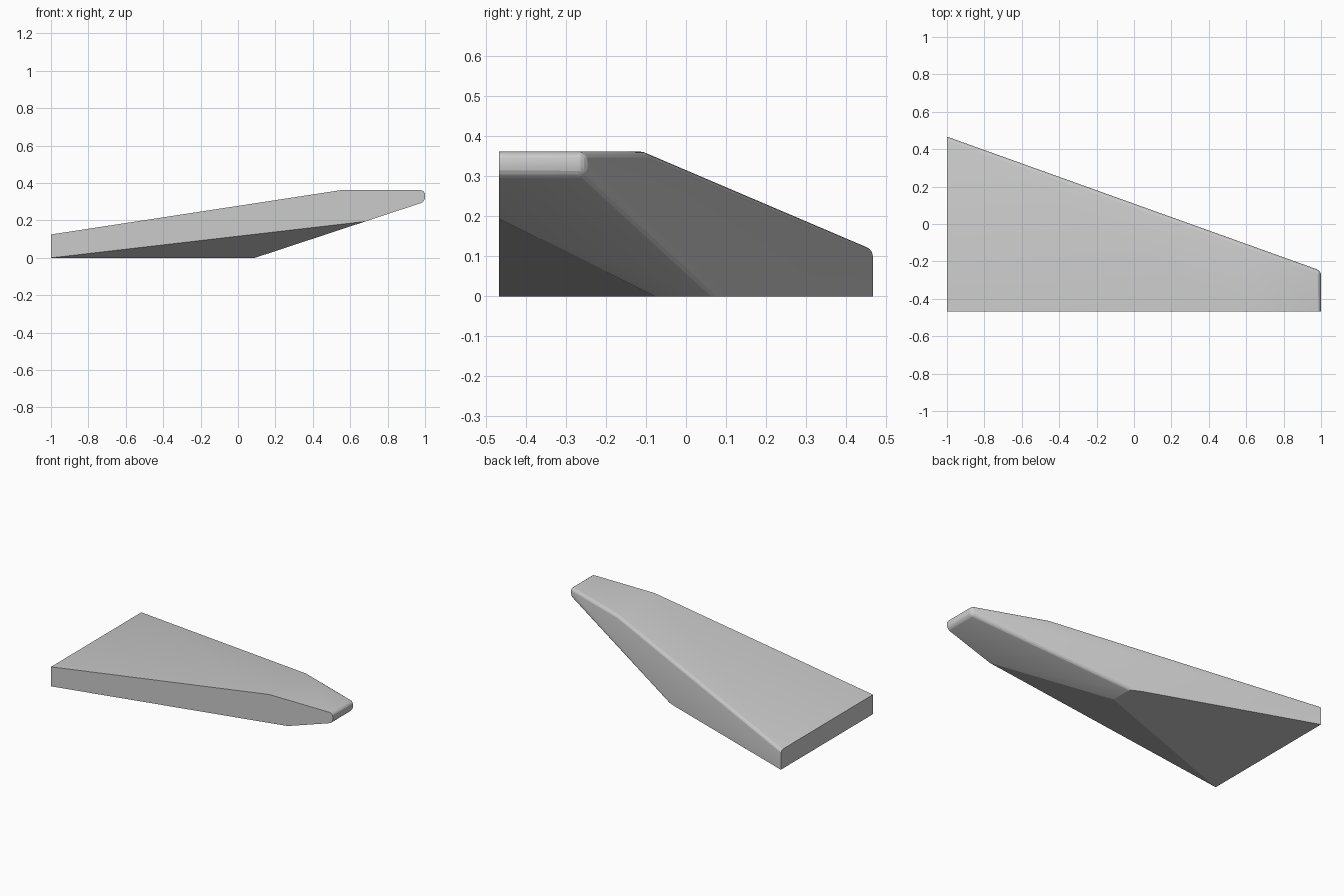
import bpy, bmesh, math
from mathutils import Vector

if "Cube" in bpy.data.objects:
    bpy.data.objects.remove(bpy.data.objects["Cube"])

FRONT, BACK = -0.467, 0.467
SLOPE = (0.362 / 1.21)  # rise of the raked underside tip


def cut(bm, a, b, c, inside):
    """Slice off everything beyond the plane a-b-c, keep the inside point."""
    a, b, c = Vector(a), Vector(b), Vector(c)
    n = (b - a).cross(c - a).normalized()
    if (Vector(inside) - a).dot(n) > 0:
        n = -n
    res = bmesh.ops.bisect_plane(bm, geom=bm.verts[:] + bm.edges[:] + bm.faces[:],
                                 dist=1e-4, plane_co=a, plane_no=n, clear_outer=True)
    edges = [e for e in bm.edges if e.is_boundary]
    bmesh.ops.holes_fill(bm, edges=edges, sides=0)
    return a, n


bm = bmesh.new()

# side profile, extruded front to back
profile = [(-1, 0), (0.09, 0), (1, 0.30), (1, 0.362), (0.55, 0.362), (-1, 0.125)]
face = bm.faces.new([bm.verts.new((x, FRONT, z)) for x, z in profile])
ext = bmesh.ops.extrude_face_region(bm, geom=[face])
bmesh.ops.translate(bm, vec=(0, 1.0, 0),
                    verts=[v for v in ext["geom"] if isinstance(v, bmesh.types.BMVert)])
bmesh.ops.recalc_face_normals(bm, faces=bm.faces[:])

# swept back side, then the slanted facet under the front edge
inside = (0, -0.2, 0.15)
back_co, back_n = cut(bm, (-1, BACK, 0), (1, -0.25, 0), (1, -0.25, 1), inside)
cut(bm, (-1, FRONT, 0), (0.68, FRONT, 0.1945), (0.09, -0.075, 0), inside)

# rounded rim: back edges and tip edges
def rounded(e):
    p = [v.co for v in e.verts]
    if all(abs(q.z) < 1e-3 for q in p) or all(q.x < -0.999 for q in p):
        return False
    on_back = all(abs((q - back_co).dot(back_n)) < 1e-3 for q in p)
    on_tip = all(q.x > 0.999 for q in p) and any(q.y > FRONT + 0.01 for q in p)
    return on_back or on_tip

bmesh.ops.bevel(bm, geom=[e for e in bm.edges if rounded(e)], offset=0.024,
                offset_type='OFFSET', segments=4, profile=0.5, affect='EDGES',
                clamp_overlap=True)
bmesh.ops.recalc_face_normals(bm, faces=bm.faces[:])

mesh = bpy.data.meshes.new("swept_wedge")
bm.to_mesh(mesh)
bm.free()
wedge = bpy.data.objects.new("swept_wedge", mesh)
bpy.context.collection.objects.link(wedge)
bpy.context.view_layer.objects.active = wedge
wedge.select_set(True)
bpy.ops.object.shade_smooth_by_angle(angle=math.radians(15))
